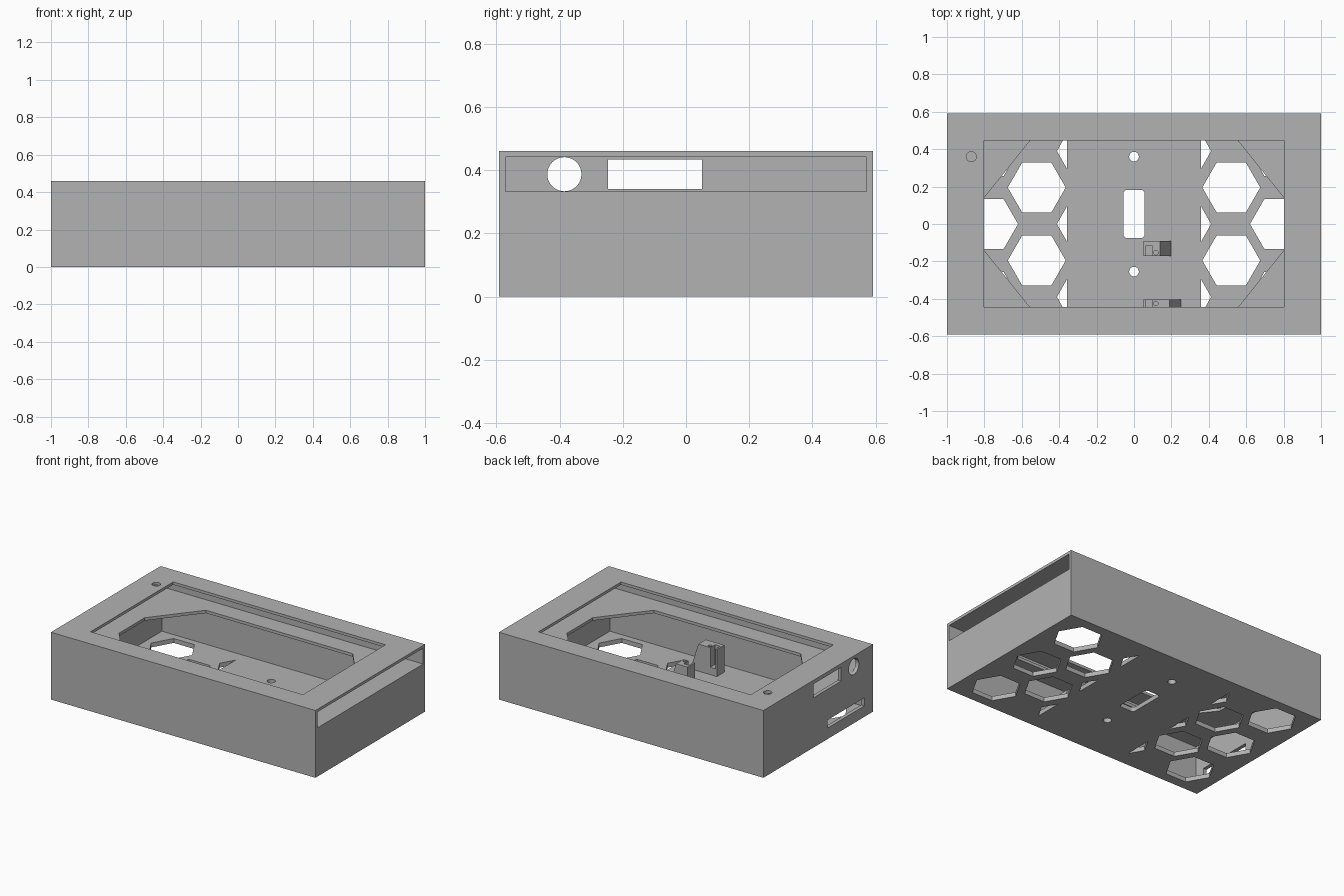
import bpy, bmesh, math
from mathutils import Vector

cube = bpy.data.objects.get("Cube")
if cube:
    bpy.data.objects.remove(cube, do_unlink=True)

grey = bpy.data.materials.new("light grey plastic")
grey.use_nodes = True
COLOUR = (0.45, 0.45, 0.45, 1)
grey.diffuse_color = COLOUR
grey.node_tree.nodes["Principled BSDF"].inputs["Base Color"].default_value = COLOUR

AXES = {"x": lambda a, b, c: (c, a, b),
        "y": lambda a, b, c: (a, c, b),
        "z": lambda a, b, c: (a, b, c)}


def prism(name, outline, low, high, axis="z"):
    """Extrude a flat outline along an axis."""
    place = AXES[axis]
    bm = bmesh.new()
    face = bm.faces.new([bm.verts.new(place(a, b, low)) for a, b in outline])
    out = bmesh.ops.extrude_face_region(bm, geom=[face])
    verts = [g for g in out["geom"] if isinstance(g, bmesh.types.BMVert)]
    bmesh.ops.translate(bm, verts=verts, vec=Vector(place(0, 0, high - low)))
    bmesh.ops.recalc_face_normals(bm, faces=bm.faces)
    mesh = bpy.data.meshes.new(name)
    bm.to_mesh(mesh)
    bm.free()
    mesh.materials.append(grey)
    obj = bpy.data.objects.new(name, mesh)
    bpy.context.collection.objects.link(obj)
    return obj


def rect(a0, a1, b0, b1):
    return [(a0, b0), (a1, b0), (a1, b1), (a0, b1)]


def ring(a, b, radius, sides):
    return [(a + radius * math.cos(math.tau * i / sides),
             b + radius * math.sin(math.tau * i / sides)) for i in range(sides)]


def rounded(a0, a1, b0, b1, r, steps=5):
    corners = [(a1 - r, b1 - r), (a0 + r, b1 - r), (a0 + r, b0 + r), (a1 - r, b0 + r)]
    return [(a + r * math.cos(math.pi / 2 * (q + i / steps)),
             b + r * math.sin(math.pi / 2 * (q + i / steps)))
            for q, (a, b) in enumerate(corners) for i in range(steps + 1)]


def cut(target, outline, low, high, axis="z"):
    """Subtract a prism from the target and remove the cutter."""
    cutter = prism("cutter", outline, low, high, axis)
    cutter.hide_render = True
    mod = target.modifiers.new("cut", "BOOLEAN")
    mod.operation, mod.solver, mod.object = "DIFFERENCE", "EXACT", cutter
    bpy.context.view_layer.objects.active = target
    bpy.ops.object.modifier_apply(modifier=mod.name)
    bpy.data.objects.remove(cutter, do_unlink=True)


W, D, H = 1.0, 0.592, 0.46
FLOOR, SHELF, LID = 0.03, 0.333, 0.441

# Hollow case: lower chamber and a panel slot open at one end
case = prism("case", rect(-W, W, -D, D), 0, H)
cut(case, rect(-0.975, 0.975, -0.57, 0.57), FLOOR, SHELF - 0.02)
cut(case, rect(-0.975, 1.1, -0.572, 0.572), SHELF, LID)

# Lid window and the eight-sided opening in the shelf
cut(case, rect(-0.803, 0.803, -0.445, 0.447), LID - 0.02, H + 0.1)
ax, ay, bx, by = 0.803, 0.138, 0.555, 0.446
cut(case, [(ax, -ay), (ax, ay), (bx, by), (-bx, by),
           (-ax, ay), (-ax, -ay), (-bx, -by), (bx, -by)], 0.2, SHELF + 0.03)

# Honeycomb vents, with the inner column cropped to triangles
R, PITCH = 0.155, 0.39
for side in (-1, 1):
    for x, y in [(0.52, -PITCH / 2), (0.52, PITCH / 2),
                 (0.775, -PITCH), (0.775, 0), (0.775, PITCH)]:
        cut(case, ring(side * x, y, R, 6), -0.1, 0.1)
    for y in (-PITCH, 0, PITCH):
        cut(case, [(side * 0.358, y - 0.095), (side * 0.412, y),
                   (side * 0.358, y + 0.095)], -0.1, 0.1)

# Floor screw holes, cable slot and the small lid hole
for y in (-0.255, 0.36):
    cut(case, ring(0, y, 0.026, 24), -0.1, 0.1)
cut(case, rounded(-0.057, 0.057, -0.075, 0.182, 0.02), -0.1, 0.1)
cut(case, ring(-0.87, 0.36, 0.027, 24), LID - 0.03, H + 0.1)

# End wall openings: round plug, wide port and lower port
cut(case, ring(-0.385, 0.387, 0.054, 40), -1.1, -0.9, "x")
cut(case, rect(-0.247, 0.05, 0.34, 0.434), -1.1, -0.9, "x")
cut(case, rect(-0.5, -0.1, 0.075, 0.13), -1.1, -0.9, "x")


# Board brackets: upright post with a sloped brace, a notch and a screw hole
def bracket(name, y0, y1, brace, notch, hole_y):
    body = prism(name, [(0.05, 0.02), (brace + 0.06, 0.02), (brace + 0.06, FLOOR),
                        (brace, 0.215), (0.05, 0.215)], y0, y1, "y")
    cut(body, rect(0.062, 0.1, *notch), 0.08, 0.3)
    cut(body, ring(0.117, hole_y, 0.012, 16), 0.1, 0.3)


bracket("rear_bracket", -0.17, -0.09, 0.138, (-0.2, -0.118), -0.153)
bracket("front_bracket", -0.485, -0.405, 0.19, (-0.457, -0.38), -0.425)
